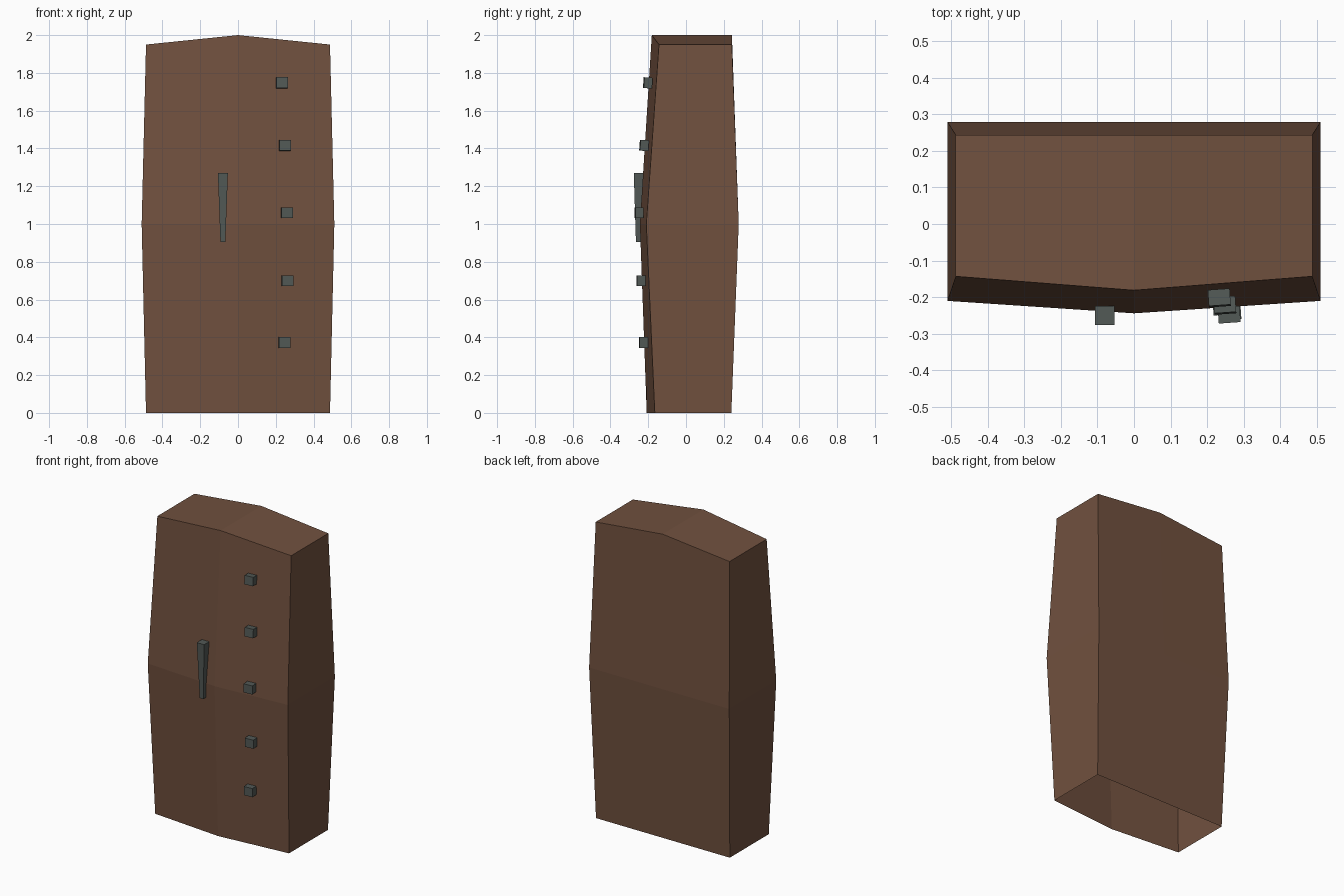
import bpy, bmesh, math
from mathutils import Matrix, Vector

if "Cube" in bpy.data.objects:
    bpy.data.objects.remove(bpy.data.objects["Cube"])


def material(name, rgb):
    m = bpy.data.materials.new(name)
    m.diffuse_color = (*rgb, 1)
    m.use_nodes = True
    m.node_tree.nodes["Principled BSDF"].inputs["Base Color"].default_value = m.diffuse_color
    return m


wood = material("brown_wood", (0.165, 0.082, 0.049))
iron = material("dark_iron", (0.085, 0.1, 0.092))


def finish(name, bm, mat):
    bmesh.ops.recalc_face_normals(bm, faces=bm.faces)
    mesh = bpy.data.meshes.new(name)
    bm.to_mesh(mesh)
    bm.free()
    mesh.materials.append(mat)
    obj = bpy.data.objects.new(name, mesh)
    bpy.context.collection.objects.link(obj)
    return obj


# Coffin-like body: three rings (half width, side front y, centre front y, back y, side z, centre z)
rings = [
    (0.487, -0.165, -0.208, 0.24, 0.0, 0.0),
    (0.51, -0.21, -0.244, 0.279, 1.0, 1.0),
    (0.487, -0.143, -0.181, 0.243, 1.95, 2.0),
]
bm = bmesh.new()
loops = []
for w, fs, fc, b, zs, zc in rings:
    pts = [(-w, fs, zs), (0, fc, zc), (w, fs, zs), (w, b, zs), (0, b, zc), (-w, b, zs)]
    loops.append([bm.verts.new(p) for p in pts])
for lo, hi in zip(loops, loops[1:]):
    for i in range(6):
        j = (i + 1) % 6
        bm.faces.new((lo[i], lo[j], hi[j], hi[i]))
# pitched top, bottom left open
t = loops[-1]
bm.faces.new((t[0], t[1], t[4], t[5]))
bm.faces.new((t[1], t[2], t[3], t[4]))
finish("body", bm, wood)

# Tapered handle, wider at the top
bm = bmesh.new()
bmesh.ops.create_cube(bm, size=1)
for v in bm.verts:
    top = v.co.z > 0
    size = 0.053 if top else 0.026
    v.co = Vector((-0.08 + v.co.x * size,
                   (-0.25 if top else -0.252) + v.co.y * size,
                   1.271 if top else 0.905))
finish("handle", bm, iron)

# Row of studs down the right side, turned to follow the front slope
studs = [(0.233, -0.202, 1.747), (0.248, -0.222, 1.416), (0.26, -0.248, 1.06),
         (0.262, -0.239, 0.70), (0.246, -0.226, 0.372)]
for n, pos in enumerate(studs):
    bm = bmesh.new()
    bmesh.ops.create_cube(bm, size=1)
    bmesh.ops.scale(bm, vec=(0.06, 0.044, 0.057), verts=bm.verts)
    stud = finish(f"stud_{n + 1}", bm, iron)
    stud.location = pos
    stud.rotation_euler = (math.radians(-4 if n < 2 else 0), 0, math.radians(4))
